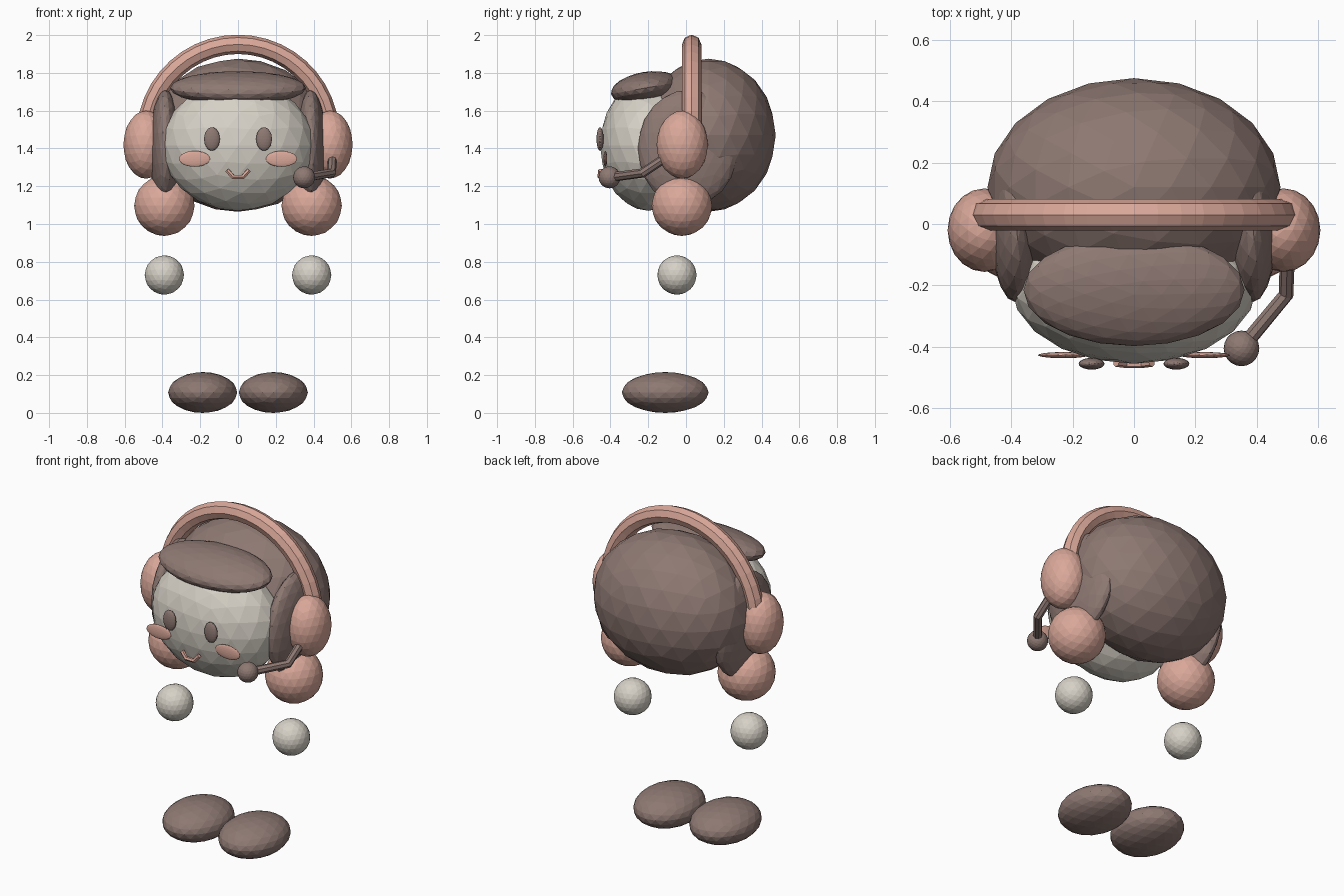
import bpy, math
from math import radians, cos, sin

if "Cube" in bpy.data.objects:
    bpy.data.objects.remove(bpy.data.objects["Cube"])


def material(name, rgb):
    m = bpy.data.materials.new(name)
    m.diffuse_color = (*rgb, 1)
    m.use_nodes = True
    m.node_tree.nodes["Principled BSDF"].inputs["Base Color"].default_value = m.diffuse_color
    return m


BROWN = material("warm brown", (0.27, 0.19, 0.17))
PINK = material("soft pink", (0.70, 0.39, 0.32))
CREAM = material("cream", (0.68, 0.64, 0.57))


def ball(name, loc, size, mat, sub=3, tilt=0):
    """Faceted ellipsoid with the given half sizes."""
    bpy.ops.mesh.primitive_ico_sphere_add(subdivisions=sub, radius=1, location=loc,
                                          rotation=(tilt, 0, 0))
    o = bpy.context.object
    o.name = name
    o.scale = size
    o.data.materials.append(mat)
    return o


def pair(name, loc, size, mat, sub=3):
    """Left and right copies mirrored in x."""
    for side, s in (("right", 1), ("left", -1)):
        ball(f"{side}_{name}", (s * loc[0], loc[1], loc[2]), size, mat, sub)


def tube(name, points, radius, mat, res=2):
    """Capped tube along a polyline, turned into a flat-shaded mesh."""
    c = bpy.data.curves.new(name, 'CURVE')
    c.dimensions = '3D'
    c.bevel_depth = radius
    c.bevel_resolution = res
    c.use_fill_caps = True
    sp = c.splines.new('POLY')
    sp.points.add(len(points) - 1)
    for p, co in zip(sp.points, points):
        p.co = (*co, 1)
    o = bpy.data.objects.new(name, c)
    bpy.context.collection.objects.link(o)
    c.materials.append(mat)
    bpy.ops.object.select_all(action='DESELECT')
    o.select_set(True)
    bpy.context.view_layer.objects.active = o
    bpy.ops.object.convert(target='MESH')
    bpy.ops.object.shade_flat()
    return o


# Head and hair
ball("head", (0, -0.20, 1.415), (0.40, 0.255, 0.345), CREAM)
ball("back_hair", (0, 0.12, 1.47), (0.477, 0.355, 0.405), BROWN)
ball("bangs", (0, -0.215, 1.72), (0.36, 0.185, 0.085), BROWN, tilt=radians(10))
pair("side_hair", (0.385, 0.01, 1.40), (0.084, 0.265, 0.31), BROWN)
pair("hair_bun", (0.39, -0.022, 1.097), (0.16, 0.16, 0.16), PINK)

# Face
pair("eye", (0.138, -0.455, 1.45), (0.042, 0.019, 0.062), BROWN)
pair("cheek", (0.23, -0.427, 1.345), (0.083, 0.01, 0.042), PINK)
tube("mouth", [(-0.058, -0.452, 1.285), (-0.027, -0.456, 1.25),
               (0.027, -0.456, 1.25), (0.058, -0.452, 1.285)], 0.013, PINK, 1)

# Headset
pair("ear_cup", (0.487, -0.02, 1.42), (0.12, 0.136, 0.18), PINK)
arc = [radians(6 + 168 * i / 20) for i in range(21)]
tube("headband", [(0.486 * cos(a), 0.03, 1.465 + 0.486 * sin(a)) for a in arc], 0.051, PINK)
tube("microphone_boom", [(0.50, -0.08, 1.37), (0.495, -0.23, 1.27),
                         (0.35, -0.405, 1.247)], 0.025, BROWN)
ball("microphone", (0.35, -0.405, 1.247), (0.058, 0.058, 0.058), BROWN)

# Hands and feet
pair("hand", (0.39, -0.048, 0.73), (0.104, 0.104, 0.104), CREAM)
pair("foot", (0.187, -0.11, 0.108), (0.183, 0.23, 0.108), BROWN)
